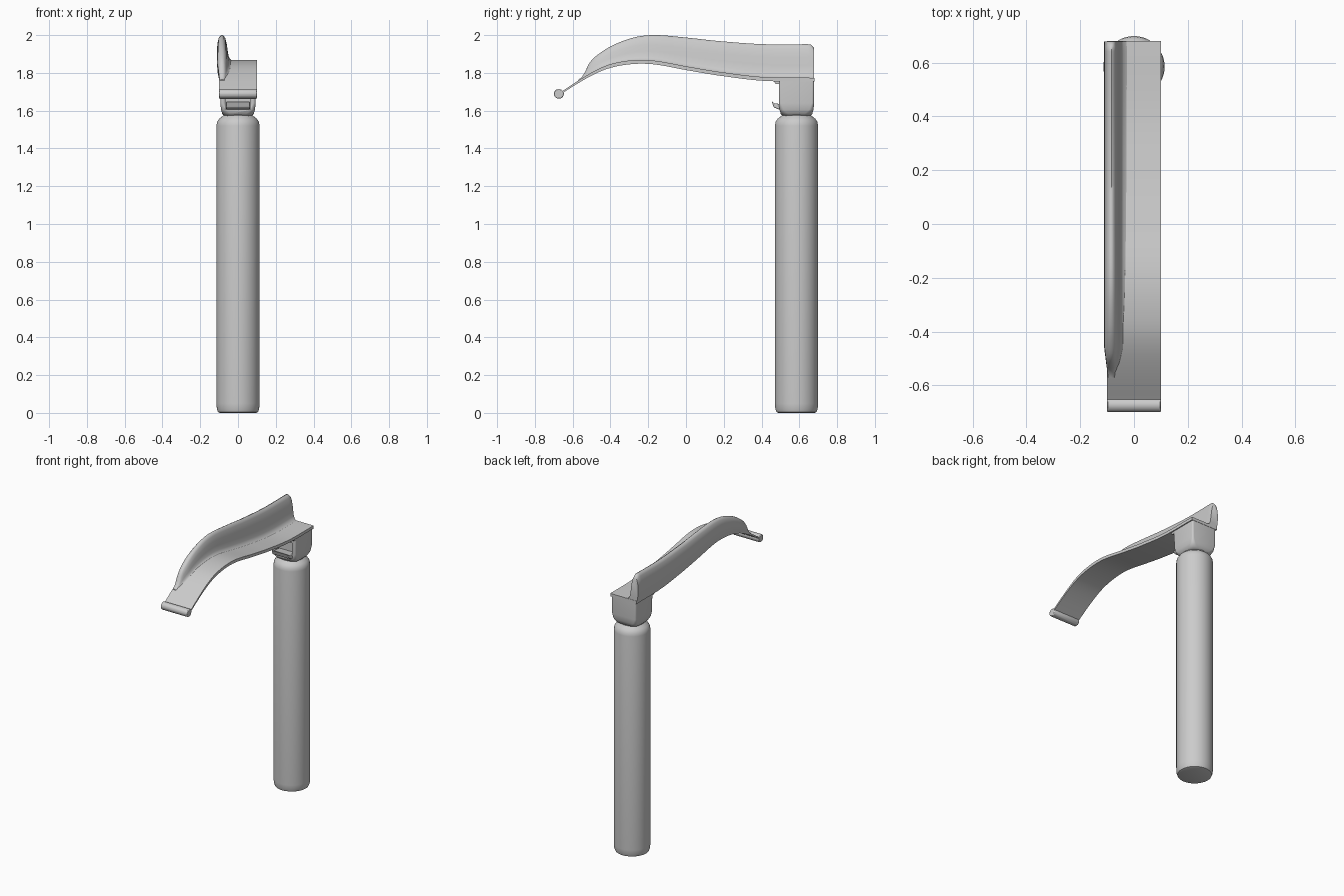
import bpy, bmesh, math

if "Cube" in bpy.data.objects:
    bpy.data.objects.remove(bpy.data.objects["Cube"])

CY = 0.585  # handle axis


def finish(name, bm, angle=35, bevel=0):
    bmesh.ops.recalc_face_normals(bm, faces=bm.faces)
    me = bpy.data.meshes.new(name)
    bm.to_mesh(me)
    bm.free()
    ob = bpy.data.objects.new(name, me)
    bpy.context.collection.objects.link(ob)
    if bevel:
        m = ob.modifiers.new("bevel", 'BEVEL')
        m.width, m.segments = bevel, 2
    bpy.ops.object.select_all(action='DESELECT')
    ob.select_set(True)
    bpy.context.view_layer.objects.active = ob
    bpy.ops.object.shade_smooth_by_angle(angle=math.radians(angle))
    return ob


def loft(name, rings, angle=35, bevel=0):
    """Skin closed rings of equal length and cap both ends."""
    bm = bmesh.new()
    vs = [[bm.verts.new(p) for p in r] for r in rings]
    n = len(vs[0])
    for a, b in zip(vs, vs[1:]):
        for i in range(n):
            bm.faces.new((a[i], a[(i + 1) % n], b[(i + 1) % n], b[i]))
    bm.faces.new(vs[0])
    bm.faces.new(vs[-1])
    return finish(name, bm, angle, bevel)


def curve(pts, y):
    """Smooth height at y along a list of (y, z), sorted by y."""
    k = 0
    while k < len(pts) - 2 and y > pts[k + 1][0]:
        k += 1
    def slope(i):
        a, b = pts[max(i - 1, 0)], pts[min(i + 1, len(pts) - 1)]
        return (b[1] - a[1]) / (b[0] - a[0])
    (y0, z0), (y1, z1) = pts[k], pts[k + 1]
    h = y1 - y0
    t = (y - y0) / h
    return ((2*t**3 - 3*t*t + 1) * z0 + (t**3 - 2*t*t + t) * h * slope(k)
            + (3*t*t - 2*t**3) * z1 + (t**3 - t*t) * h * slope(k + 1))


def circle(r, z, n=48):
    return [(r * math.cos(2 * math.pi * i / n), CY + r * math.sin(2 * math.pi * i / n), z)
            for i in range(n)]


def round_square(h, r, z):
    pts = []
    for k, (sx, sy) in enumerate([(1, 1), (-1, 1), (-1, -1), (1, -1)]):
        for j in range(5):
            a = math.pi / 2 * (k + j / 4)
            pts.append((sx * (h - r) + r * math.cos(a), CY + sy * (h - r) + r * math.sin(a), z))
    return pts


# Handle with rounded ends and a narrow neck
loft("handle", [circle(r, z) for r, z in [
    (0.095, 0), (0.106, 0.004), (0.112, 0.02), (0.114, 0.05), (0.114, 1.52), (0.111, 1.54),
    (0.100, 1.557), (0.086, 1.568), (0.078, 1.575), (0.078, 1.60)]])

# Hinge block under the blade, with a recess for the latch
block = loft("hinge_block", [round_square(h, r, z) for h, r, z in [
    (0.070, 0.05, 1.572), (0.083, 0.04, 1.582), (0.090, 0.022, 1.605),
    (0.093, 0.012, 1.64), (0.093, 0.010, 1.757)]])
bm = bmesh.new()
bmesh.ops.create_cube(bm, size=1)
for v in bm.verts:
    v.co = (v.co.x * 0.135, 0.50 + v.co.y * 0.07, 1.66 + v.co.z * 0.11)
cutter = finish("recess_cutter", bm)
cutter.hide_render = True
cutter.hide_set(True)
cut = block.modifiers.new("recess", 'BOOLEAN')
cut.operation, cut.object = 'DIFFERENCE', cutter


def extrude_x(name, profile, x0, x1, bevel=0):
    return loft(name, [[(x, y, z) for y, z in profile] for x in (x0, x1)], 35, bevel)


# Latch tongue and the small lip under the blade
extrude_x("latch", [(0.453, 1.650), (0.470, 1.638), (0.54, 1.632), (0.54, 1.607),
                    (0.490, 1.607), (0.465, 1.617)], -0.064, 0.064, 0.004)
extrude_x("blade_lip", [(0.462, 1.757), (0.475, 1.742), (0.50, 1.740), (0.50, 1.757)], -0.09, 0.09)

# Curved blade floor
FLOOR = [(-0.67, 1.688), (-0.55, 1.765), (-0.455, 1.816), (-0.375, 1.843), (-0.265, 1.858),
         (-0.16, 1.854), (0, 1.825), (0.18, 1.795), (0.41, 1.768), (0.68, 1.764)]
rings = []
for i in range(61):
    y = -0.67 + 1.35 * i / 60
    z = curve(FLOOR, y)
    t = 0.005 + 0.005 * min(1, i / 12)
    rings.append([(-0.1, y, z - t), (0.1, y, z - t), (0.1, y, z + t), (-0.1, y, z + t)])
loft("blade_floor", rings)

# Rounded bead along the blade tip
extrude_x("tip_bead", [(-0.673 + 0.027 * math.cos(a), 1.689 + 0.026 * math.sin(a))
                       for a in [math.pi * k / 6 for k in range(12)]], -0.1, 0.1, 0.004)

# Upright web along the left edge, lens shaped in section
TOP = [(-0.57, 1.762), (-0.545, 1.785), (-0.51, 1.855), (-0.455, 1.905), (-0.375, 1.952),
       (-0.265, 1.990), (-0.16, 2.0), (0, 1.987), (0.18, 1.968), (0.41, 1.952), (0.68, 1.952)]
SECTION = [(-0.10, 0), (-0.107, 0.2), (-0.111, 0.45), (-0.109, 0.7), (-0.102, 0.9), (-0.093, 0.98),
           (-0.084, 1), (-0.075, 0.97), (-0.067, 0.88), (-0.059, 0.65), (-0.054, 0.4),
           (-0.049, 0.2), (-0.040, 0.09), (-0.022, 0.04), (-0.022, 0)]
rings = []
for i in range(71):
    y = -0.57 + 1.248 * i / 70
    z = curve(FLOOR, y)
    h = max(curve(TOP, y) - z, 0.012)
    if y > 0.655:
        h -= 0.02 * ((y - 0.655) / 0.023) ** 2
    w = min(1, 0.45 + (y + 0.57) * 5)
    rings.append([(-0.085 + (x + 0.085) * w, y, z + h * f) for x, f in SECTION])
loft("blade_web", rings, 50)
